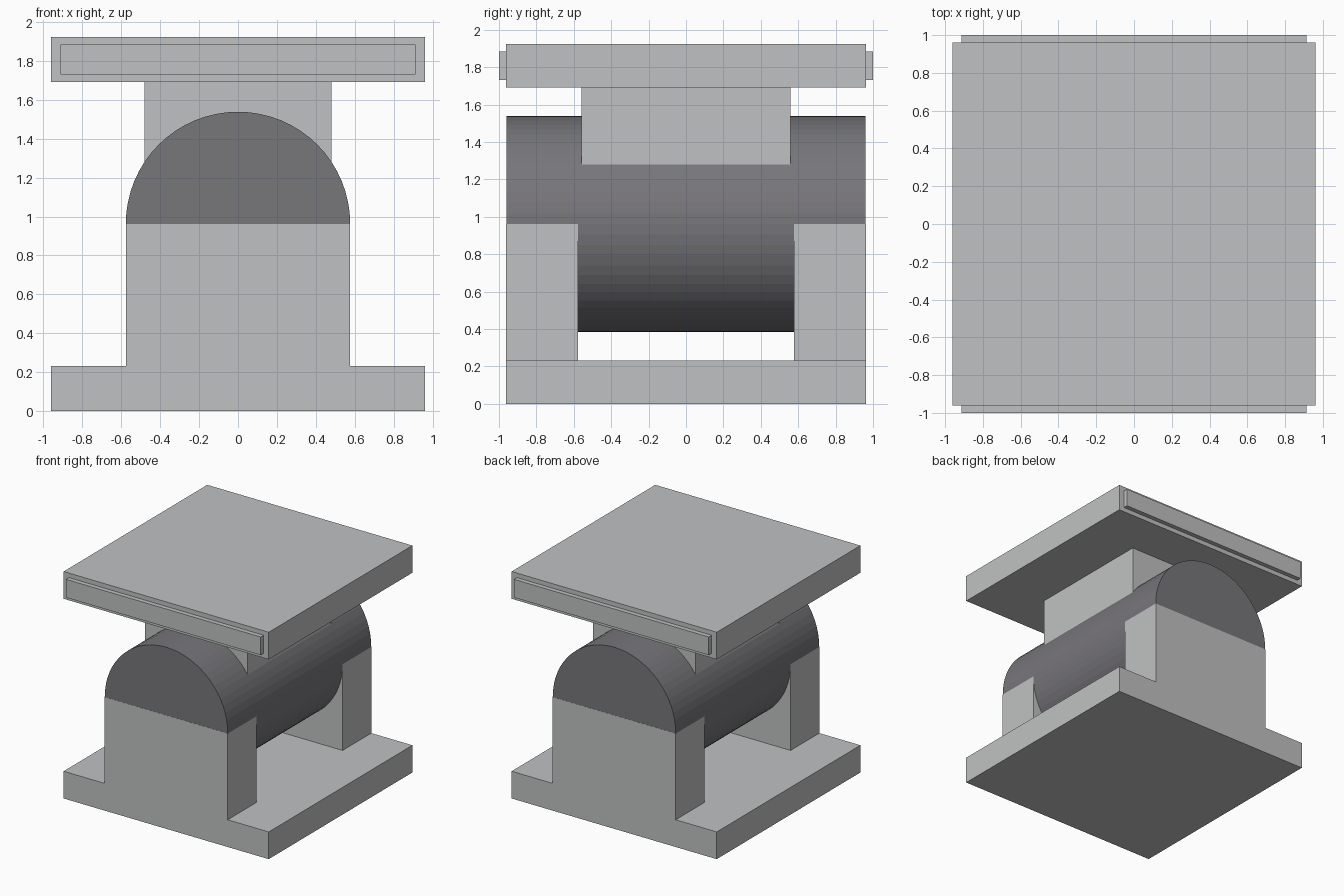
import bpy
from math import pi

cube = bpy.data.objects.get("Cube")
if cube:
    bpy.data.objects.remove(cube, do_unlink=True)

U = 2 / 10.4  # design unit: overall depth is 10.4 units


def material(name, color):
    mat = bpy.data.materials.new(name)
    mat.use_nodes = True
    mat.diffuse_color = (*color, 1)
    bsdf = next(n for n in mat.node_tree.nodes if n.type == 'BSDF_PRINCIPLED')
    bsdf.inputs["Base Color"].default_value = (*color, 1)
    return mat


light_grey = material("light grey", (0.53, 0.535, 0.54))
dark_grey = material("dark grey", (0.185, 0.18, 0.195))
gold = material("gold", (0.55, 0.36, 0.1))


def box(name, width, depth, bottom, top, mat, y=0):
    """Box in design units, centred on x."""
    bpy.ops.mesh.primitive_cube_add(size=1, location=(0, y * U, (bottom + top) / 2 * U))
    obj = bpy.context.object
    obj.name = name
    obj.scale = (width * U, depth * U, (top - bottom) * U)
    bpy.ops.object.transform_apply(location=False, rotation=False, scale=True)
    obj.data.materials.append(mat)
    return obj


def roller(name, radius, length, mat):
    """Horizontal cylinder along y at the height of the pedestal tops."""
    bpy.ops.mesh.primitive_cylinder_add(vertices=64, radius=radius * U, depth=length * U,
                                        location=(0, 0, 5 * U), rotation=(pi / 2, 0, 0))
    obj = bpy.context.object
    obj.name = name
    obj.data.materials.append(mat)
    return obj


# Base and the two pedestals carrying the roller
box("base_plate", 10, 10, 0, 1.2, light_grey)
for side, name in ((-1, "front_pedestal"), (1, "back_pedestal")):
    box(name, 6, 2, 1.2, 5, light_grey, y=side * 4)

# Roller with its core, ends set just behind the pedestal faces
roller("roller", 3, 9.99, dark_grey)
roller("roller_core", 2, 9.98, gold)

# Saddle block, top plate and the bar that shows at both of its ends
box("saddle_block", 5, 5.8, 6, 8.8, light_grey)
box("top_plate", 10, 10, 8.8, 10, light_grey)
box("end_bar", 9.5, 10.4, 9, 9.8, light_grey)
